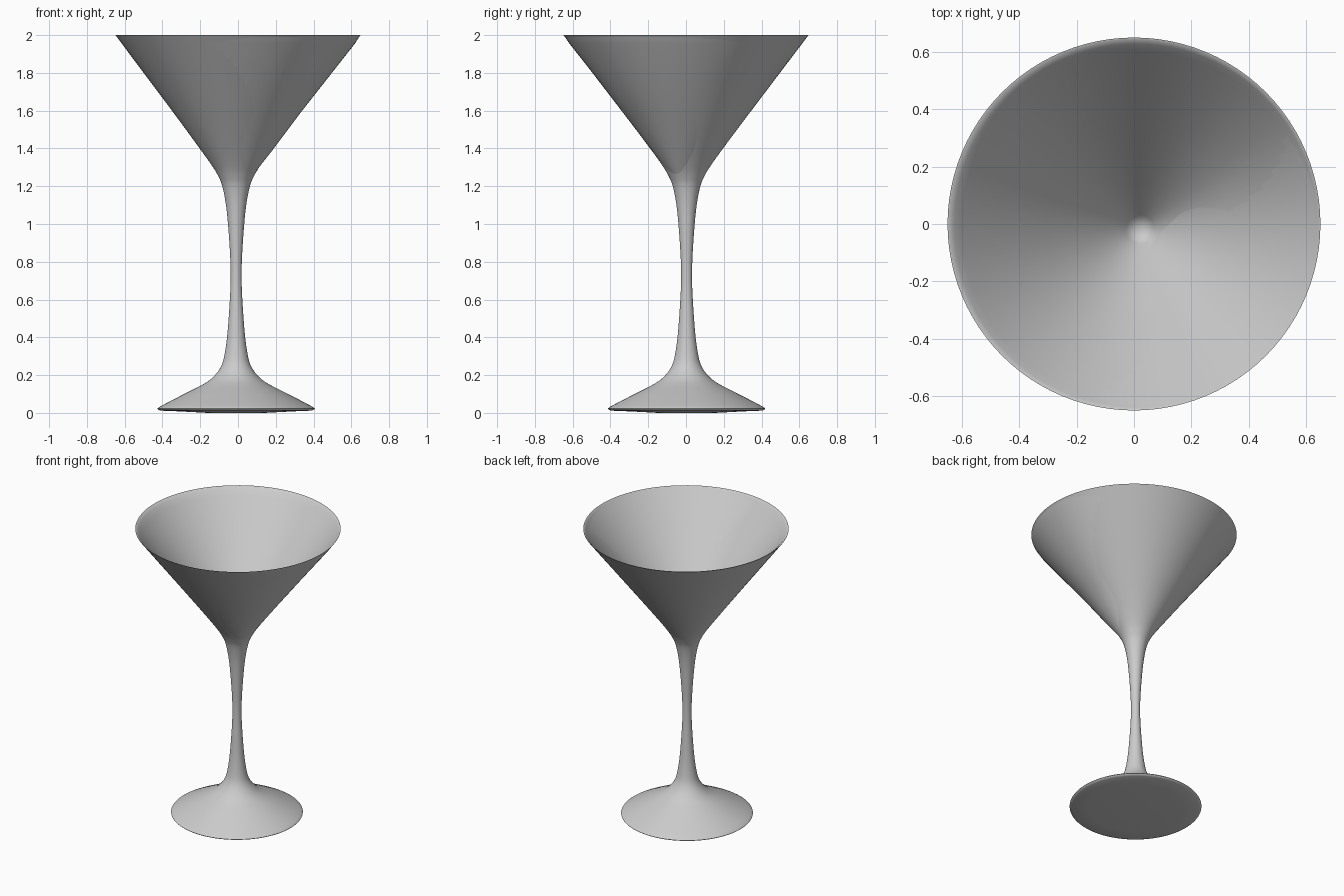
import bpy, bmesh
from math import sin, cos, tau, radians

if "Cube" in bpy.data.objects:
    bpy.data.objects.remove(bpy.data.objects["Cube"])

SEGMENTS = 96


def smooth_profile(points, steps=5):
    """Catmull-Rom refinement of (radius, z, cx, cy) points."""
    out = []
    for i in range(len(points) - 1):
        p0, p1 = points[max(i - 1, 0)], points[i]
        p2, p3 = points[i + 1], points[min(i + 2, len(points) - 1)]
        for s in range(steps):
            t = s / steps
            out.append(tuple(
                0.5 * (2 * b + (c - a) * t + (2 * a - 5 * b + 4 * c - d) * t * t
                       + (3 * b - a - 3 * c + d) * t ** 3)
                for a, b, c, d in zip(p0, p1, p2, p3)))
    return out + [points[-1]]


def lathe(name, rings):
    """Skin circular rings; each ring may sit slightly off axis."""
    bm = bmesh.new()
    loops = []
    for r, z, cx, cy in rings:
        if r == 0:
            loops.append([bm.verts.new((cx, cy, z))] * SEGMENTS)
        else:
            loops.append([bm.verts.new((cx + r * cos(tau * i / SEGMENTS),
                                        cy + r * sin(tau * i / SEGMENTS), z))
                          for i in range(SEGMENTS)])
    for a, b in zip(loops, loops[1:]):
        for i in range(SEGMENTS):
            j = (i + 1) % SEGMENTS
            bm.faces.new(list(dict.fromkeys((a[i], a[j], b[j], b[i]))))
    bmesh.ops.recalc_face_normals(bm, faces=bm.faces)
    mesh = bpy.data.meshes.new(name)
    bm.to_mesh(mesh)
    bm.free()
    obj = bpy.data.objects.new(name, mesh)
    bpy.context.collection.objects.link(obj)
    bpy.ops.object.select_all(action='DESELECT')
    obj.select_set(True)
    bpy.context.view_layer.objects.active = obj
    bpy.ops.object.shade_smooth_by_angle(angle=radians(40))
    return obj


# Slightly domed underside of the foot
X, Y = -0.01, 0.003
underside = [(0, 0.003, X, Y), (0.15, 0.003, X, Y), (0.30, 0.008, X, Y), (0.40, 0.012, X, Y)]
underside[1] = (0.15, 0.0, X, Y)

# Outer silhouette: foot, stem and flared bowl
outer = smooth_profile([(r, z, X, Y) for r, z in (
    (0.413, 0.018), (0.405, 0.032), (0.285, 0.095), (0.165, 0.157), (0.112, 0.20),
    (0.078, 0.25), (0.061, 0.31), (0.046, 0.42), (0.033, 0.60), (0.029, 0.72),
    (0.032, 0.84), (0.043, 1.0), (0.055, 1.11), (0.073, 1.2), (0.093, 1.25),
    (0.125, 1.305), (0.193, 1.4))] + [(0.34, 1.595, -0.006, 0.002), (0.649, 2.0, 0, 0)])

# Thin lip and conical inside of the bowl, leaning a little off axis
inner = [(0.645, 1.999, 0.002, -0.002), (0.632, 1.985, 0.006, -0.005),
         (0.61, 1.955, 0.009, -0.007), (0.32, 1.59, 0.012, -0.010),
         (0.16, 1.385, 0.018, -0.016), (0.05, 1.25, 0.022, -0.019),
         (0, 1.19, 0.027, -0.024)]

lathe("martini_glass", underside + outer + inner)
